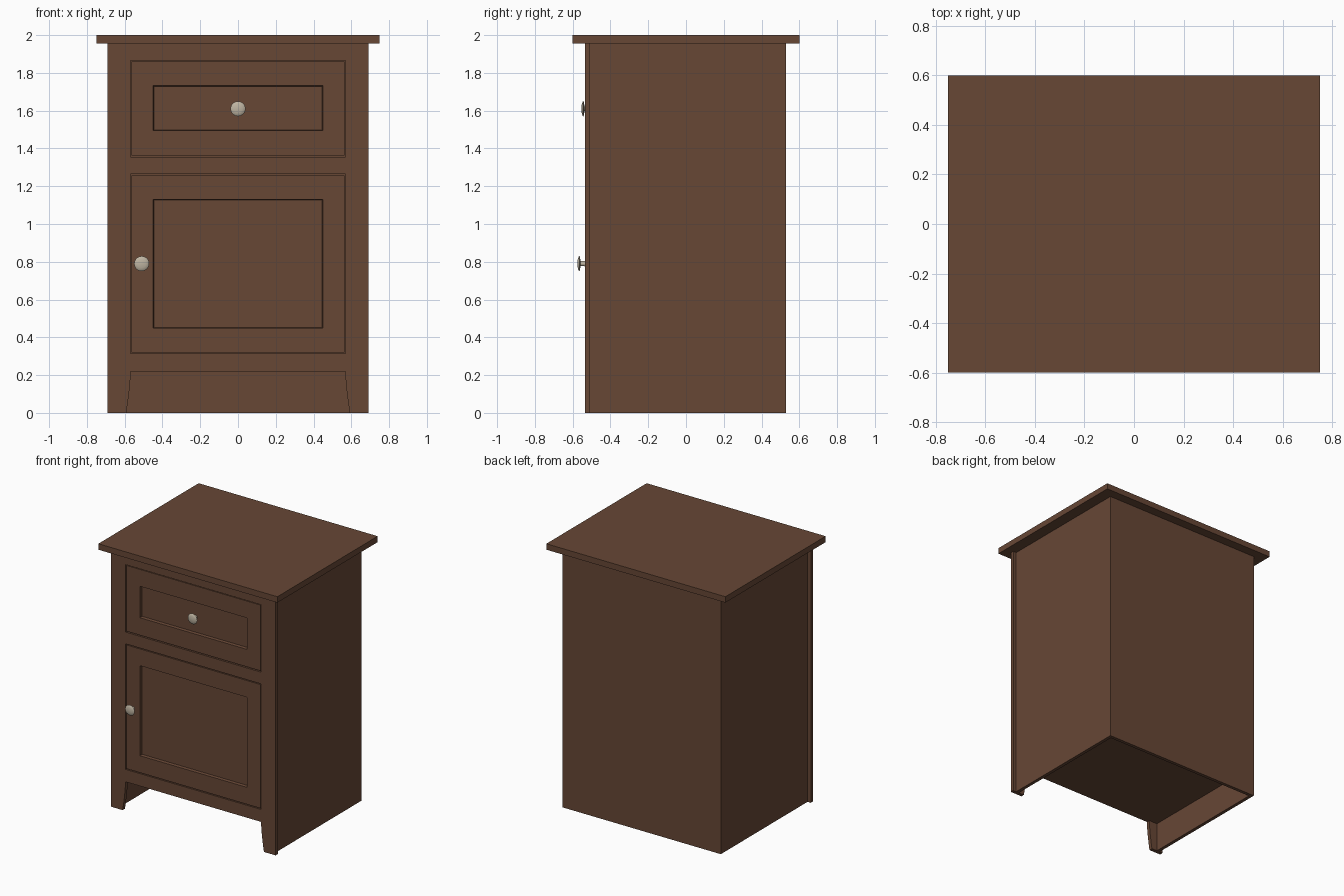
import bpy, bmesh, math
from mathutils import Matrix

if "Cube" in bpy.data.objects:
    bpy.data.objects.remove(bpy.data.objects["Cube"])


def material(name, rgb):
    m = bpy.data.materials.new(name)
    m.diffuse_color = (*rgb, 1)
    m.use_nodes = True
    m.node_tree.nodes["Principled BSDF"].inputs["Base Color"].default_value = m.diffuse_color
    return m


WOOD = material("brown wood", (0.135, 0.063, 0.036))
METAL = material("brushed metal", (0.52, 0.46, 0.36))


def finish(name, bm, mat):
    bmesh.ops.recalc_face_normals(bm, faces=bm.faces)
    me = bpy.data.meshes.new(name)
    bm.to_mesh(me)
    bm.free()
    me.materials.append(mat)
    ob = bpy.data.objects.new(name, me)
    bpy.context.collection.objects.link(ob)
    return ob


def box(name, x, y, z, mat=WOOD):
    bm = bmesh.new()
    bmesh.ops.create_cube(bm, size=1)
    for v in bm.verts:
        v.co = [a + (c + 0.5) * (b - a) for c, (a, b) in zip(v.co, (x, y, z))]
    return finish(name, bm, mat)


def loft(name, rings, mat):
    """Join successive loops of points and cap both ends."""
    bm = bmesh.new()
    loops = [[bm.verts.new(p) for p in ring] for ring in rings]
    n = len(loops[0])
    for a, b in zip(loops, loops[1:]):
        for i in range(n):
            j = (i + 1) % n
            bm.faces.new((a[i], a[j], b[j], b[i]))
    bm.faces.new(loops[0])
    bm.faces.new(loops[-1])
    return finish(name, bm, mat)


FRONT, FRAME_BACK, BACK = -0.535, -0.508, 0.53
TOP = 1.955

# Table top
box("table_top", (-0.75, 0.75), (-0.6, 0.6), (TOP, 2.0))

# Carcass: thin sides, back and raised floor
for s, side in ((-1, "left"), (1, "right")):
    box(side + "_side_panel", sorted((s * 0.638, s * 0.663)), (FRAME_BACK, BACK), (0, TOP))
box("back_panel", (-0.638, 0.638), (BACK - 0.025, BACK), (0, TOP))
box("floor_panel", (-0.638, 0.638), (FRAME_BACK, BACK - 0.025), (0.22, 0.25))

# Front stiles, whose feet curve inwards to a narrow base
for s, side in ((-1, "left"), (1, "right")):
    outline = [(0.69, 0), (0.69, TOP), (0.568, TOP)]
    for i in range(9):
        t = i / 8
        outline.append((0.568 + 0.024 * t ** 1.5, 0.22 * (1 - t)))
    loft(side + "_front_stile",
         [[(s * x, y, z) for x, z in outline] for y in (FRONT, FRAME_BACK)], WOOD)

# Front rails
for name, z0, z1 in (("top_rail", 1.865, TOP), ("middle_rail", 1.265, 1.354),
                     ("bottom_rail", 0.22, 0.314)):
    box(name, (-0.568, 0.568), (FRONT + 0.002, FRAME_BACK), (z0, z1))


# Drawer and door fronts with a sunken centre panel
def sunken_front(name, z0, z1, p0, p1):
    def rect(h, a, b, y):
        return [(-h, y, a), (h, y, a), (h, y, b), (-h, y, b)]
    y = FRONT + 0.003
    e = 0.004
    loft(name, [rect(0.563, z0, z1, FRAME_BACK + 0.02), rect(0.563, z0, z1, y),
                rect(0.45, p0, p1, y),
                rect(0.45 - e, p0 + e, p1 - e, y + 0.021)], WOOD)


sunken_front("drawer_front", 1.362, 1.86, 1.494, 1.732)
sunken_front("door_front", 0.321, 1.258, 0.449, 1.131)

# Dark gaps around the fronts are closed by a backing board
box("front_backing", (-0.62, 0.62), (FRAME_BACK, FRAME_BACK + 0.01), (0.25, TOP))


# Round knobs, turned from a profile of (radius, distance outwards)
def knob(name, x, y, z):
    profile = [(0.017, 0), (0.013, 0.008), (0.013, 0.026), (0.036, 0.030),
               (0.040, 0.033), (0.036, 0.037), (0.022, 0.041), (0.006, 0.043)]
    n = 20
    rings = [[(x + r * math.cos(2 * math.pi * i / n), y - d,
               z + r * math.sin(2 * math.pi * i / n)) for i in range(n)]
             for r, d in profile]
    ob = loft(name, rings, METAL)
    bpy.ops.object.select_all(action='DESELECT')
    ob.select_set(True)
    bpy.context.view_layer.objects.active = ob
    bpy.ops.object.shade_smooth_by_angle(angle=math.radians(40))


knob("drawer_knob", 0, FRONT + 0.024, 1.61)
knob("door_knob", -0.51, FRONT + 0.003, 0.79)
